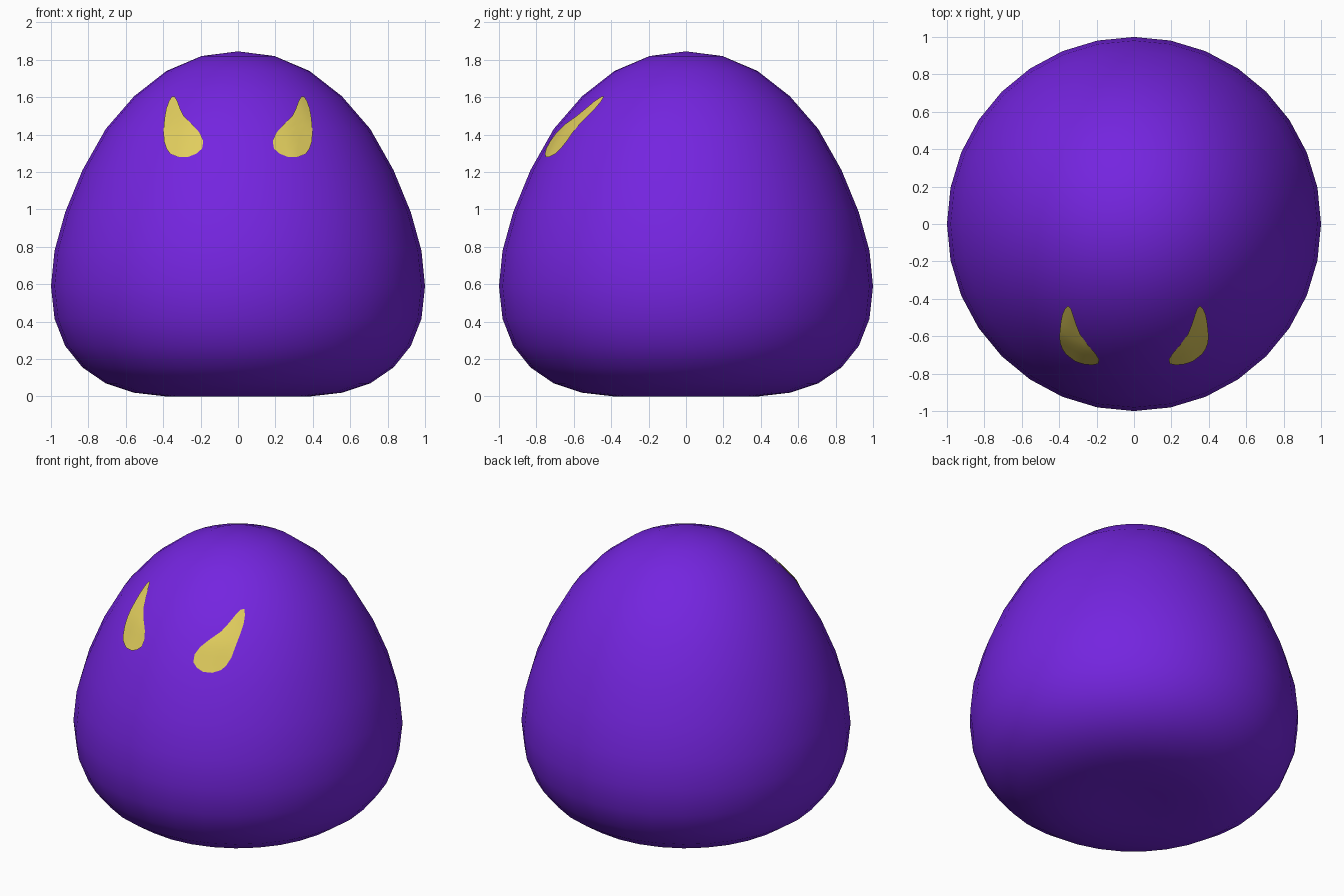
import bpy, bmesh, math
from mathutils import Vector
from mathutils.bvhtree import BVHTree

if "Cube" in bpy.data.objects:
    bpy.data.objects.remove(bpy.data.objects["Cube"])


def material(name, rgb):
    m = bpy.data.materials.new(name)
    m.diffuse_color = (*rgb, 1)
    m.use_nodes = True
    m.node_tree.nodes["Principled BSDF"].inputs["Base Color"].default_value = m.diffuse_color
    return m


def finish(name, bm, mat):
    me = bpy.data.meshes.new(name)
    for f in bm.faces:
        f.smooth = True
    bm.to_mesh(me)
    ob = bpy.data.objects.new(name, me)
    bpy.context.collection.objects.link(ob)
    me.materials.append(mat)
    return ob


purple = material("purple", (0.175, 0.018, 0.74))
yellow = material("yellow", (0.75, 0.61, 0.11))

# Body: a 32 x 16 sphere whose rings are moved to new heights, bottom to top
heights = [0.012, 0.006, 0.0, 0.02, 0.07, 0.155, 0.27, 0.415, 0.59,
           0.78, 0.985, 1.21, 1.43, 1.605, 1.74, 1.82, 1.845]
body = bmesh.new()
bmesh.ops.create_uvsphere(body, u_segments=32, v_segments=16, radius=1)
for v in body.verts:
    ring = round(math.acos(max(-1, min(1, -v.co.z))) / math.pi * 16)
    v.co.z = heights[ring]
body.normal_update()
tree = BVHTree.FromBMesh(body)
finish("body", body, purple)

# Eyes: thin plates laid on the body; rows of (z, inner x, outer x)
rows = [(1.278, 0.262, 0.318), (1.295, 0.220, 0.361), (1.322, 0.190, 0.380),
        (1.363, 0.184, 0.393), (1.406, 0.203, 0.395), (1.449, 0.243, 0.393),
        (1.492, 0.286, 0.388), (1.535, 0.307, 0.380), (1.572, 0.321, 0.367),
        (1.600, 0.335, 0.350)]
COLS = 6


def eye(name, side):
    bm = bmesh.new()
    grid = []
    for z, inner, outer in rows:
        line = []
        for i in range(COLS + 1):
            x = side * (inner + (outer - inner) * i / COLS)
            hit, normal, _, _ = tree.ray_cast(Vector((x, -3, z)), Vector((0, 1, 0)))
            line.append(bm.verts.new(hit + normal * 0.007))
        grid.append(line)
    for low, high in zip(grid, grid[1:]):
        for i in range(COLS):
            quad = [low[i], low[i + 1], high[i + 1], high[i]]
            bm.faces.new(quad if side > 0 else quad[::-1])
    bm.normal_update()
    finish(name, bm, yellow)


eye("right_eye", 1)
eye("left_eye", -1)
